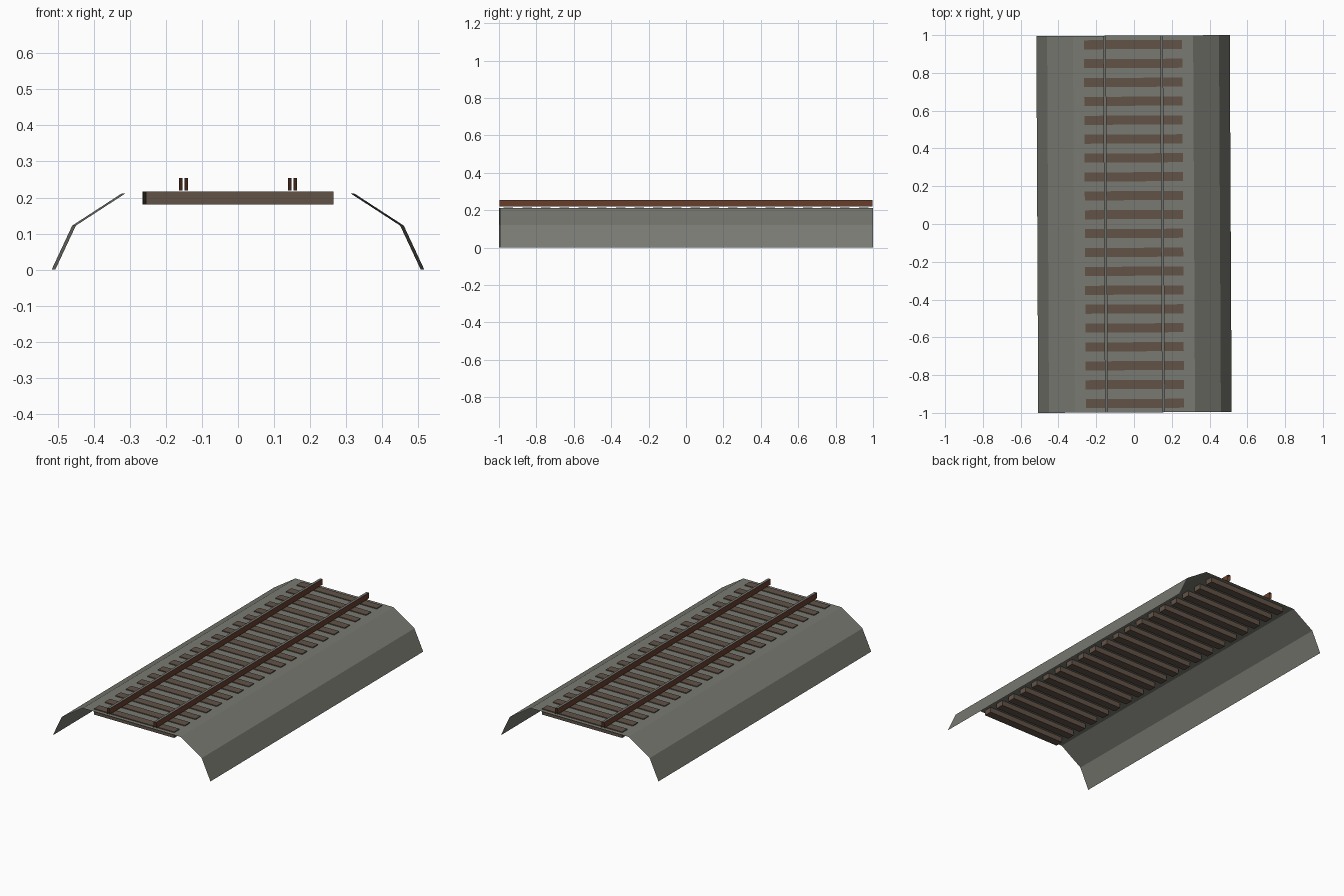
import bpy, bmesh, math

if "Cube" in bpy.data.objects:
    bpy.data.objects.remove(bpy.data.objects["Cube"])

YAW = math.radians(0.29)   # the whole track sits very slightly turned
HALF = 0.9974              # half length of the track


def material(name, rgb):
    m = bpy.data.materials.new(name)
    m.diffuse_color = (*rgb, 1.0)
    m.use_nodes = True
    m.node_tree.nodes["Principled BSDF"].inputs["Base Color"].default_value = m.diffuse_color
    return m


GRAVEL = material("gravel grey", (0.190, 0.193, 0.165))
WOOD = material("sleeper brown", (0.122, 0.086, 0.064))
RUST = material("rusty rail brown", (0.135, 0.050, 0.026))
STEEL = material("worn steel grey", (0.165, 0.165, 0.155))


def finish(bm, name, mats):
    bm.normal_update()
    mesh = bpy.data.meshes.new(name)
    bm.to_mesh(mesh)
    bm.free()
    for m in mats:
        mesh.materials.append(m)
    ob = bpy.data.objects.new(name, mesh)
    ob.rotation_euler.z = YAW
    bpy.context.collection.objects.link(ob)
    return ob


def sheet(name, profile, mats):
    """Open sheet: an x/z profile drawn left to right, swept along y."""
    bm = bmesh.new()
    rows = [[bm.verts.new((x, y, z)) for x, z in profile] for y in (-HALF, HALF)]
    for i in range(len(profile) - 1):
        bm.faces.new((rows[0][i], rows[0][i + 1], rows[1][i + 1], rows[1][i]))
    bm.normal_update()
    if len(mats) > 1:                      # upward faces take the second colour
        for f in bm.faces:
            f.material_index = int(f.normal.z > 0.9)
    return finish(bm, name, mats)


# Gravel bed: mirrored embankment profile
half = [(0.512, 0.0), (0.455, 0.122), (0.318, 0.211)]
sheet("gravel_bed", [(-x, z) for x, z in half] + half[::-1], [GRAVEL])

# Rails: open-ended channels with a worn running surface
for side, label in ((-1, "left"), (1, "right")):
    c, w = side * 0.151, 0.0075
    sheet(label + "_rail",
          [(c - w, 0.220), (c - w, 0.254), (c + w, 0.254), (c + w, 0.220)],
          [RUST, STEEL])

# Sleepers: twenty evenly spaced beams half sunk through the bed
for i in range(20):
    bm = bmesh.new()
    bmesh.ops.create_cube(bm, size=1.0)
    bmesh.ops.scale(bm, vec=(0.52, 0.048, 0.036), verts=bm.verts)
    bmesh.ops.translate(bm, vec=(0, -0.95 + 0.1 * i, 0.198), verts=bm.verts)
    finish(bm, "sleeper_%02d" % (i + 1), [WOOD])
